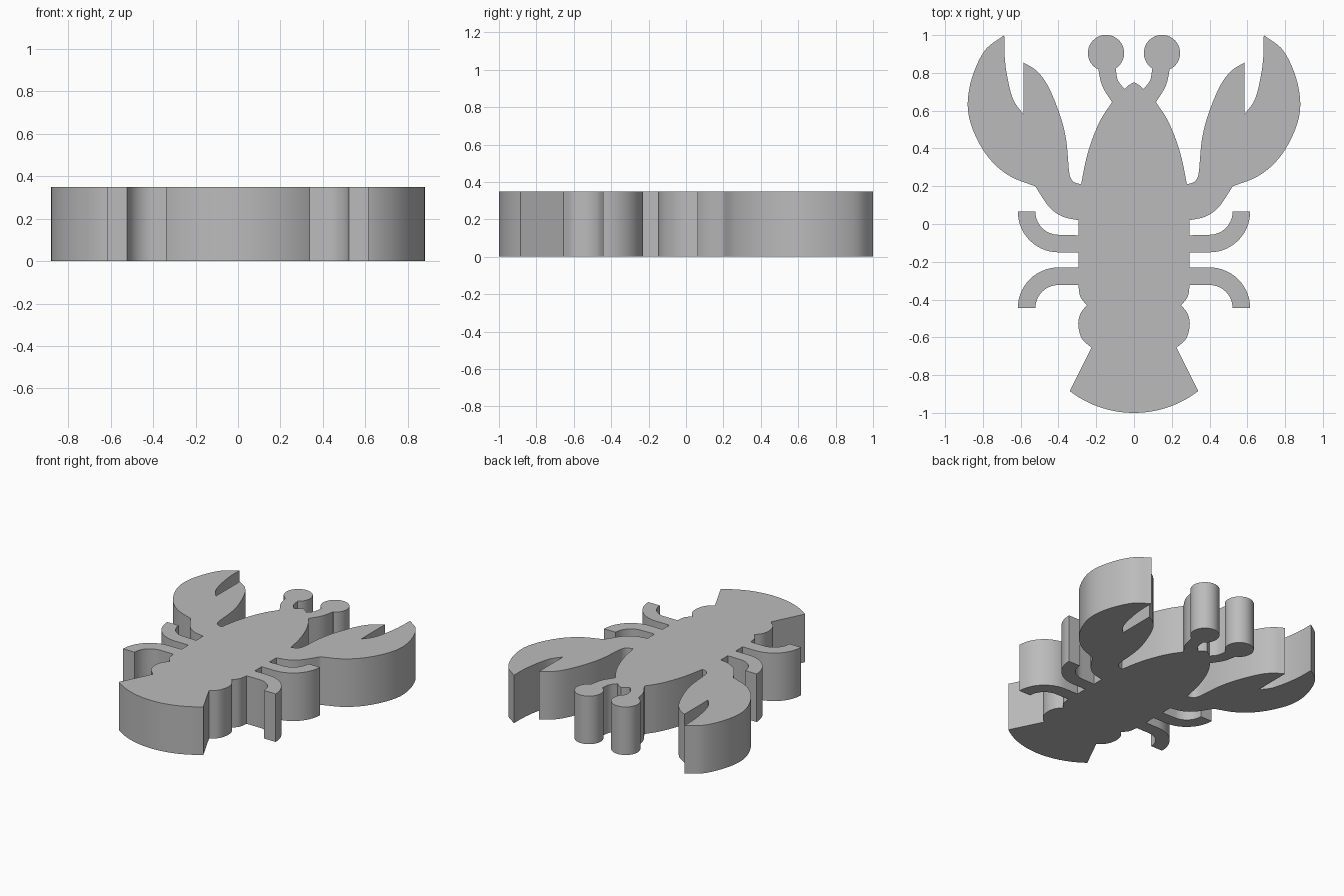
import bpy
import bmesh
import math
from mathutils import Vector

if "Cube" in bpy.data.objects:
    bpy.data.objects.remove(bpy.data.objects["Cube"])

HEIGHT = 0.35


def arc(cx, cy, r, a0, a1, n=14):
    """Points on a circle from angle a0 to a1 in degrees."""
    angles = [math.radians(a0 + (a1 - a0) * i / n) for i in range(n + 1)]
    return [(cx + r * math.cos(a), cy + r * math.sin(a)) for a in angles]


def spline(*pts, n=8):
    """Smooth curve through the given points."""
    p = [Vector(q) for q in pts]
    p = [2 * p[0] - p[1]] + p + [2 * p[-1] - p[-2]]
    out = []
    for a, b, c, d in zip(p, p[1:], p[2:], p[3:]):
        for i in range(n):
            t = i / n
            out.append(tuple(0.5 * (2 * b + (c - a) * t + (2 * a - 5 * b + 4 * c - d) * t * t
                                    + (3 * b - a - 3 * c + d) * t ** 3)))
    return out + [tuple(pts[-1])]


# Right half of the outline, from the nose down to the tail
half = []
half += spline((0, 0.75), (0.026, 0.736), (0.05, 0.715), n=3)                  # nose
half += spline((0.05, 0.715), (0.085, 0.76), (0.097, 0.823), n=4)              # stalk, inner side
half += arc(0.148, 0.905, 0.096, 238, -61, 40)                                 # eye
half += spline((0.19, 0.823), (0.168, 0.73), (0.116, 0.645), n=5)              # stalk, outer side
half += spline((0.116, 0.645), (0.172, 0.56), (0.217, 0.46), (0.253, 0.345), (0.28, 0.21))  # head
half += spline((0.28, 0.21), (0.318, 0.222), (0.338, 0.25), (0.345, 0.29), n=4)  # armpit
half += spline((0.345, 0.29), (0.36, 0.45), (0.393, 0.58), (0.455, 0.73),
               (0.515, 0.81), (0.585, 0.855))                                  # small pincer
half += spline((0.585, 0.58), (0.64, 0.66), (0.671, 0.78), (0.685, 0.89), (0.687, 1.0))  # claw gap
half += spline((0.687, 1.0), (0.79, 0.918), (0.859, 0.77), (0.88, 0.615), (0.843, 0.475),
               (0.762, 0.342), (0.656, 0.253), (0.524, 0.2))                   # large pincer
half += spline((0.522, 0.198), (0.45, 0.091), (0.38, 0.04), (0.295, 0.02))     # arm
# Upper leg
half += [(0.295, -0.06)] + arc(0.4, 0.065, 0.122, -90, 0) + arc(0.4, 0.065, 0.215, 0, -90)
half += [(0.295, -0.15)]
# Lower leg
half += [(0.295, -0.23)] + arc(0.4, -0.445, 0.215, 90, 0) + arc(0.4, -0.445, 0.122, 0, 90)
half += spline((0.295, -0.323), (0.284, -0.385), (0.25, -0.43), n=6)           # belly end
half += spline((0.25, -0.43), (0.284, -0.475), (0.295, -0.535), (0.276, -0.607), (0.225, -0.655))  # tail ring
half += arc(0, -0.44, 0.56, -52.6, -90, 18)                                    # tail fan

# Mirror the half into a closed outline and drop repeated points
outline = []
for q in half + [(-x, y) for x, y in reversed(half)]:
    if not outline or (Vector(q) - Vector(outline[-1])).length > 1e-4:
        outline.append(q)
if (Vector(outline[0]) - Vector(outline[-1])).length < 1e-4:
    outline.pop()

# Extrude the outline into a solid slab
bm = bmesh.new()
base = bm.faces.new([bm.verts.new((x, y, 0)) for x, y in outline])
walls = bmesh.ops.extrude_face_region(bm, geom=[base], use_keep_orig=True)
top = [v for v in walls["geom"] if isinstance(v, bmesh.types.BMVert)]
bmesh.ops.translate(bm, verts=top, vec=(0, 0, HEIGHT))
bmesh.ops.recalc_face_normals(bm, faces=bm.faces)
mesh = bpy.data.meshes.new("lobster_slab")
bm.to_mesh(mesh)
bm.free()

slab = bpy.data.objects.new("lobster_slab", mesh)
bpy.context.collection.objects.link(slab)

grey = bpy.data.materials.new("plain grey")
grey.diffuse_color = (0.5, 0.5, 0.5, 1)
grey.use_nodes = True
grey.node_tree.nodes["Principled BSDF"].inputs["Base Color"].default_value = grey.diffuse_color
mesh.materials.append(grey)

bpy.context.view_layer.objects.active = slab
slab.select_set(True)
bpy.ops.object.shade_smooth_by_angle(angle=math.radians(30))
